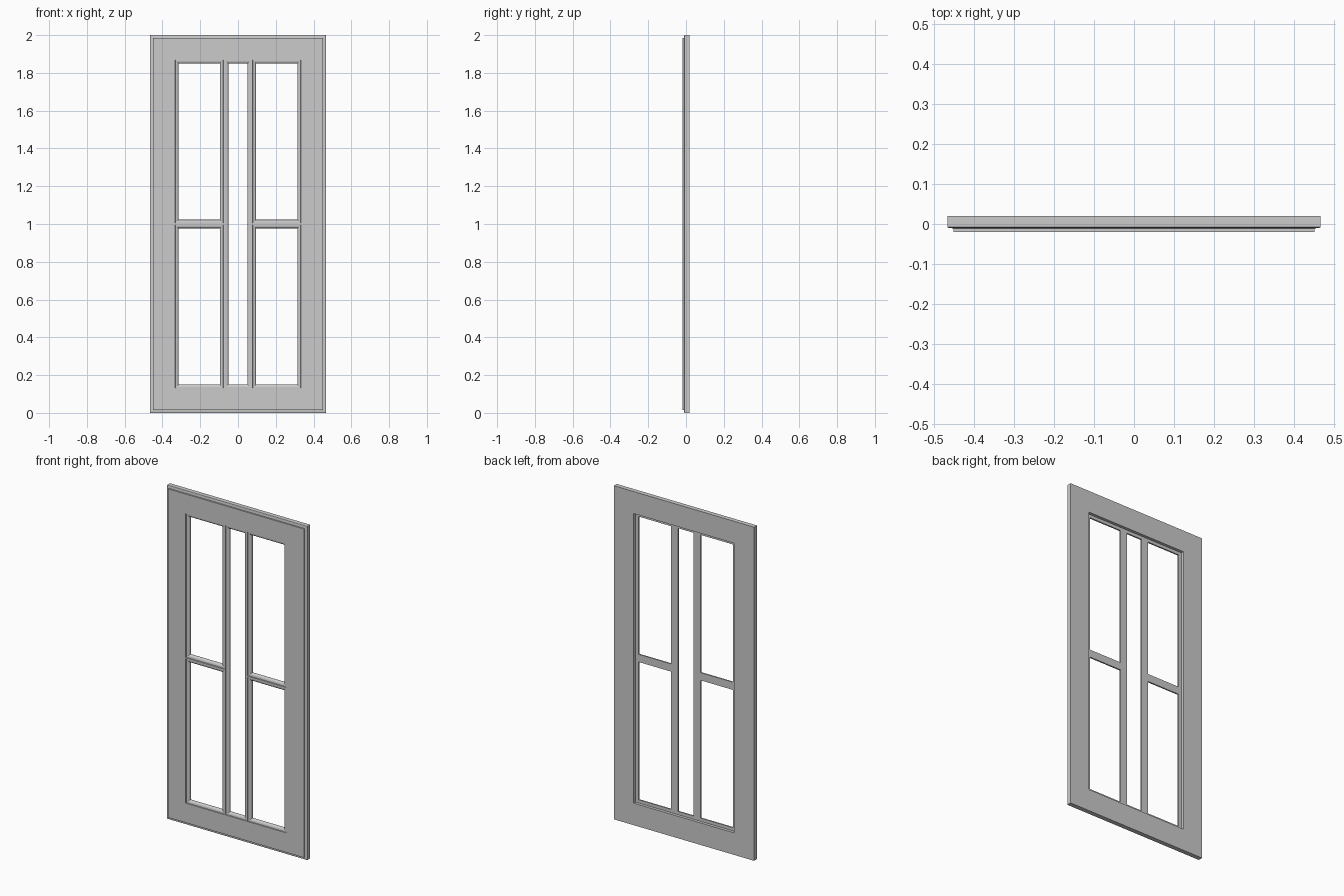
import bpy
import bmesh
from math import sin, cos, pi

cube = bpy.data.objects.get("Cube")
if cube:
    bpy.data.objects.remove(cube, do_unlink=True)

paint = bpy.data.materials.new("grey paint")
paint.use_nodes = True
GREY = (0.6, 0.6, 0.6, 1)
paint.diffuse_color = GREY
paint.node_tree.nodes["Principled BSDF"].inputs["Base Color"].default_value = GREY

HALF_W, HEIGHT = 0.465, 2.0      # door size
FRONT, BACK = -0.0195, 0.0195    # door faces
STILE = 0.132                    # frame width up to the moulding
MOULD = 0.019                    # moulding width
REBATE = 0.002                   # depth of the bars' rear face
BAR_X = 0.0735                   # upright glazing bar centre
FLAT = 0.004                     # half width of the bar's flat nose

# Sticking moulding: small step, rounded edge, then a short square lip
moulding = [(0, FRONT), (0.001, FRONT + 0.004)]
for i in range(6):
    a = pi / 2 * i / 5
    moulding.append((0.004 + (MOULD - 0.004) * sin(a), -0.004 - 0.0115 * cos(a)))
moulding.append((MOULD, REBATE))


def finish(name, bm):
    bmesh.ops.recalc_face_normals(bm, faces=bm.faces)
    mesh = bpy.data.meshes.new(name)
    bm.to_mesh(mesh)
    bm.free()
    mesh.materials.append(paint)
    obj = bpy.data.objects.new(name, mesh)
    bpy.context.collection.objects.link(obj)
    return obj


def bridge(bm, a, b):
    for i in range(len(a)):
        j = (i + 1) % len(a)
        bm.faces.new((a[i], a[j], b[j], b[i]))


# Door frame: one section swept around a mitred rectangle
def make_frame():
    section = [(0, BACK), (0, -0.008), (0.002, -0.0095), (0.015, -0.011), (0.015, FRONT)]
    section += [(STILE + d, y) for d, y in moulding]
    section += [(STILE, REBATE), (STILE, BACK)]
    bm = bmesh.new()
    rings = []
    for inset, y in section:
        x, low, high = HALF_W - inset, inset, HEIGHT - inset
        corners = [(-x, low), (x, low), (x, high), (-x, high)]
        rings.append([bm.verts.new((px, y, pz)) for px, pz in corners])
    for i, ring in enumerate(rings):
        bridge(bm, ring, rings[(i + 1) % len(rings)])
    finish("door_frame", bm)


# Glazing bar: the same moulding mirrored about a narrow flat nose
def make_bar(name, start, end, place):
    half = [(FLAT + d, y) for d, y in moulding]
    section = [(-w, y) for w, y in reversed(half)] + half
    bm = bmesh.new()
    ends = [[bm.verts.new(place(w, y, t)) for w, y in section] for t in (start, end)]
    bridge(bm, *ends)
    for loop in ends:
        bm.faces.new(loop)
    finish(name, bm)


make_frame()
for side, sign in (("left", 1), ("right", -1)):
    make_bar(side + "_upright_bar", STILE, HEIGHT - STILE,
             lambda w, y, t: (sign * BAR_X + w, y, t))
    make_bar(side + "_cross_bar", BAR_X + FLAT, HALF_W - STILE,
             lambda w, y, t: (sign * t, y, HEIGHT / 2 + w))
